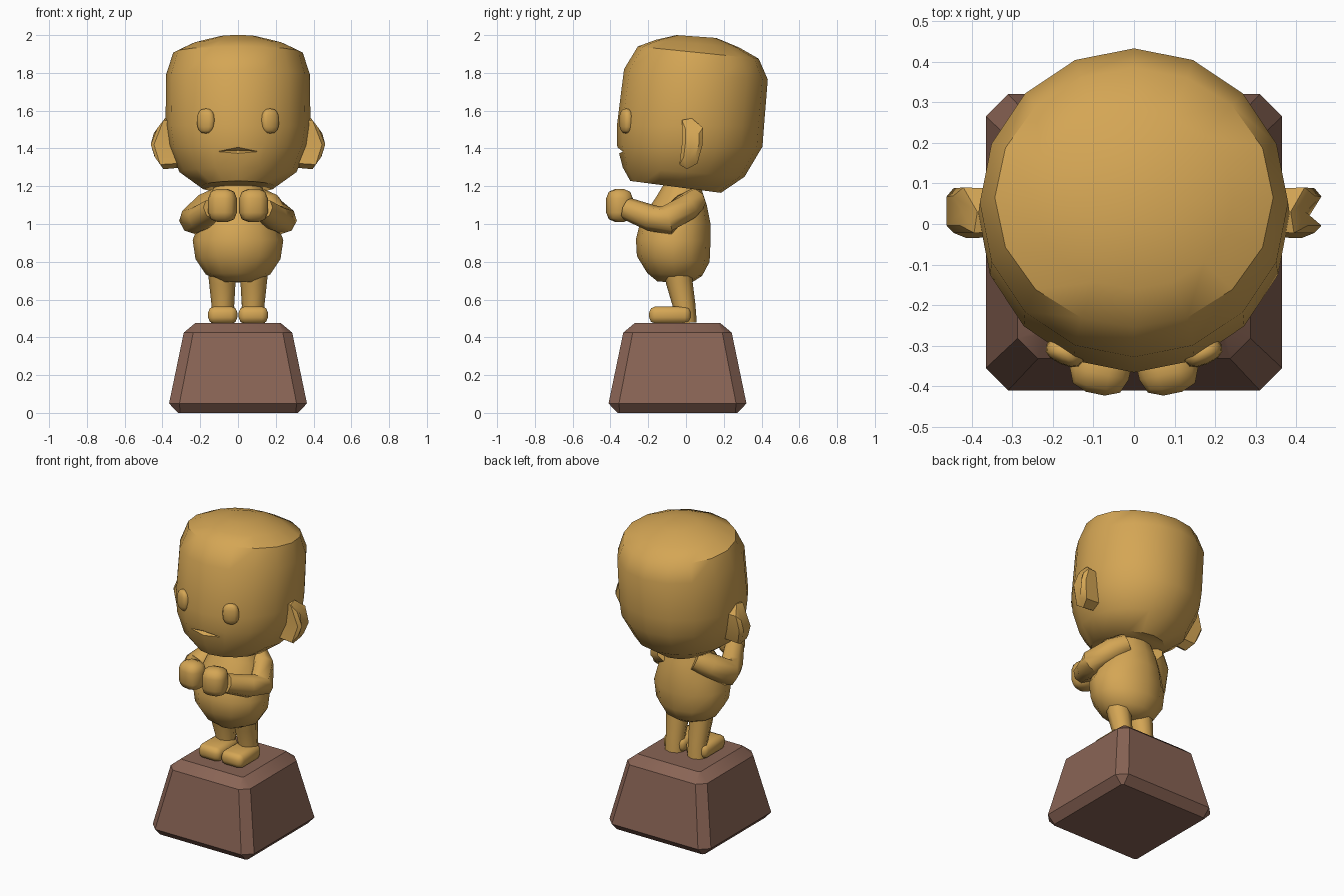
import bpy, bmesh, math
from mathutils import Vector, Matrix

if "Cube" in bpy.data.objects:
    bpy.data.objects.remove(bpy.data.objects["Cube"])


def material(name, rgb):
    m = bpy.data.materials.new(name)
    m.diffuse_color = (*rgb, 1)
    m.use_nodes = True
    m.node_tree.nodes["Principled BSDF"].inputs["Base Color"].default_value = m.diffuse_color
    return m


GOLD = material("gold", (0.66, 0.38, 0.09))
BROWN = material("brown wood", (0.25, 0.127, 0.09))


def finish(name, bm, mat, angle=40):
    bmesh.ops.recalc_face_normals(bm, faces=bm.faces)
    me = bpy.data.meshes.new(name)
    bm.to_mesh(me)
    bm.free()
    me.materials.append(mat)
    ob = bpy.data.objects.new(name, me)
    bpy.context.collection.objects.link(ob)
    smooth(ob, angle)
    return ob


def smooth(ob, angle=40):
    bpy.ops.object.select_all(action='DESELECT')
    ob.select_set(True)
    bpy.context.view_layer.objects.active = ob
    bpy.ops.object.shade_smooth_by_angle(angle=math.radians(angle))


def loft(name, rings, mat, angle=40):
    """Skin a list of equal-length point rings and cap both ends."""
    bm = bmesh.new()
    vs = [[bm.verts.new(p) for p in r] for r in rings]
    n = len(vs[0])
    for a, b in zip(vs, vs[1:]):
        for i in range(n):
            j = (i + 1) % n
            bm.faces.new((a[i], a[j], b[j], b[i]))
    bm.faces.new(vs[0])
    bm.faces.new(vs[-1])
    return finish(name, bm, mat, angle)


def oval(hx, yf, zf, yb, zb, n):
    """Tilted ellipse from its half width and its front and back points."""
    pts = []
    for i in range(n):
        a = 2 * math.pi * i / n
        s = math.sin(a)
        pts.append((hx * math.cos(a), (yf + yb) / 2 + s * (yb - yf) / 2,
                    (zf + zb) / 2 + s * (zb - zf) / 2))
    return pts


def tube(name, path, mat, n=8):
    """Limb through (x, y, z, radius) points."""
    pts = [Vector(p[:3]) for p in path]
    rings = []
    for i, p in enumerate(pts):
        t = (pts[min(i + 1, len(pts) - 1)] - pts[max(i - 1, 0)]).normalized()
        u = t.cross(Vector((0, 0.3, 1)) if abs(t.z) < 0.8 else Vector((0, 1, 0))).normalized()
        v = t.cross(u)
        rings.append([p + path[i][3] * (u * math.cos(k * 2 * math.pi / n) +
                                        v * math.sin(k * 2 * math.pi / n)) for k in range(n)])
    return loft(name, rings, mat, 50)


def rounded_box(name, centre, size, bevel, mat, rz=0):
    bm = bmesh.new()
    bmesh.ops.create_cube(bm, size=1)
    bmesh.ops.scale(bm, vec=size, verts=bm.verts)
    bmesh.ops.bevel(bm, geom=bm.edges[:], offset=bevel, segments=2, profile=0.5, affect='EDGES')
    bmesh.ops.transform(bm, matrix=Matrix.Translation(centre) @ Matrix.Rotation(rz, 4, 'Z'), verts=bm.verts)
    return finish(name, bm, mat, 50)


# Pedestal: tapered block with chamfered edges
def octagon(h, c, z, cy=-0.045):
    k = h - c
    return [(x, y + cy, z) for x, y in ((h, -k), (h, k), (k, h), (-k, h), (-h, k), (-h, -k), (-k, -h), (k, -h))]


loft("pedestal", [octagon(0.318, 0.012, 0), octagon(0.365, 0.055, 0.05),
                  octagon(0.287, 0.05, 0.425), octagon(0.225, 0.012, 0.477)], BROWN, 30)

# Torso
body = [(.08, -.15, .695, .03, .69), (.17, -.205, .74, .085, .725), (.225, -.26, .83, .125, .80),
        (.24, -.265, .92, .13, .91), (.205, -.24, 1.02, .13, 1.0), (.165, -.16, 1.14, .11, 1.1),
        (.11, -.1, 1.24, .07, 1.22)]
loft("torso", [oval(*r, 12) for r in body], GOLD, 50)

# Head, tilted slightly back
head_rings = [(.20, -.295, 1.228, .185, 1.165), (.31, -.335, 1.30, .31, 1.25), (.368, -.366, 1.42, .405, 1.41),
              (.384, -.366, 1.52, .413, 1.52), (.38, -.328, 1.82, .433, 1.765), (.343, -.255, 1.94, .385, 1.875),
              (.245, -.16, 1.975, .28, 1.935), (.10, -.05, 2.0, .16, 1.985)]
head = loft("head", [oval(*r, 16) for r in head_rings], GOLD)

# Mouth: wedge notch cut out of the face
bm = bmesh.new()
for p in ((-.125, -.335, 1.383), (.125, -.335, 1.383), (0, -.33, 1.388), (0, -.46, 1.46), (0, -.46, 1.325)):
    bm.verts.new(p)
bmesh.ops.convex_hull(bm, input=bm.verts)
cutter = finish("mouth_cutter", bm, GOLD)
cutter.hide_render = True
mod = head.modifiers.new("mouth", 'BOOLEAN')
mod.object = cutter
mod.operation = 'DIFFERENCE'
mod.solver = 'EXACT'
bpy.context.view_layer.objects.active = head
bpy.ops.object.modifier_apply(modifier=mod.name)
bpy.data.objects.remove(cutter)
smooth(head)

ear_outline = [(-.022, 1.55), (.03, 1.56), (.09, 1.51), (.088, 1.42), (.06, 1.32),
               (.005, 1.29), (-.035, 1.315), (-.022, 1.42)]
for s, side in ((1, "right"), (-1, "left")):
    # Ears
    def ear_ring(k, x0, curve):
        return [(s * (x0 - curve * (z - 1.42) ** 2), .03 + (y - .03) * k, 1.425 + (z - 1.425) * k)
                for y, z in ear_outline]
    loft(side + "_ear", [ear_ring(.95, .32, 0), ear_ring(1, .445, 3), ear_ring(.65, .462, 2)], GOLD)

    # Eyes: raised ovals set into the face
    bm = bmesh.new()
    bmesh.ops.create_uvsphere(bm, u_segments=12, v_segments=8, radius=1)
    for v in bm.verts:  # squarer than an ellipsoid
        v.co = Vector([math.copysign(abs(c) ** 0.8, c) for c in v.co])
    m = Matrix.Translation((s * .17, -.317, 1.545)) @ Matrix.Rotation(s * .42, 4, 'Z') \
        @ Matrix.Diagonal((.05, .03, .066, 1))
    bmesh.ops.transform(bm, matrix=m, verts=bm.verts)
    finish(side + "_eye", bm, GOLD, 50)

    # Arms bent forward, fists meeting in front of the chest
    tube(side + "_arm", [(s * .10, .05, 1.13, .065), (s * .17, .0, 1.09, .075), (s * .235, -.10, 1.02, .078),
                         (s * .20, -.18, 1.03, .07), (s * .13, -.31, 1.08, .06)], GOLD)
    rounded_box(side + "_fist", (s * .082, -.352, 1.098), (.148, .135, .175), .05, GOLD, s * .2)

    # Legs and feet
    tube(side + "_leg", [(s * .085, -.045, .76, .075), (s * .083, -.035, .69, .07),
                         (s * .08, -.01, .57, .06), (s * .08, -.005, .476, .062)], GOLD)
    rounded_box(side + "_foot", (s * .081, -.085, .518), (.155, .22, .09), .032, GOLD)
